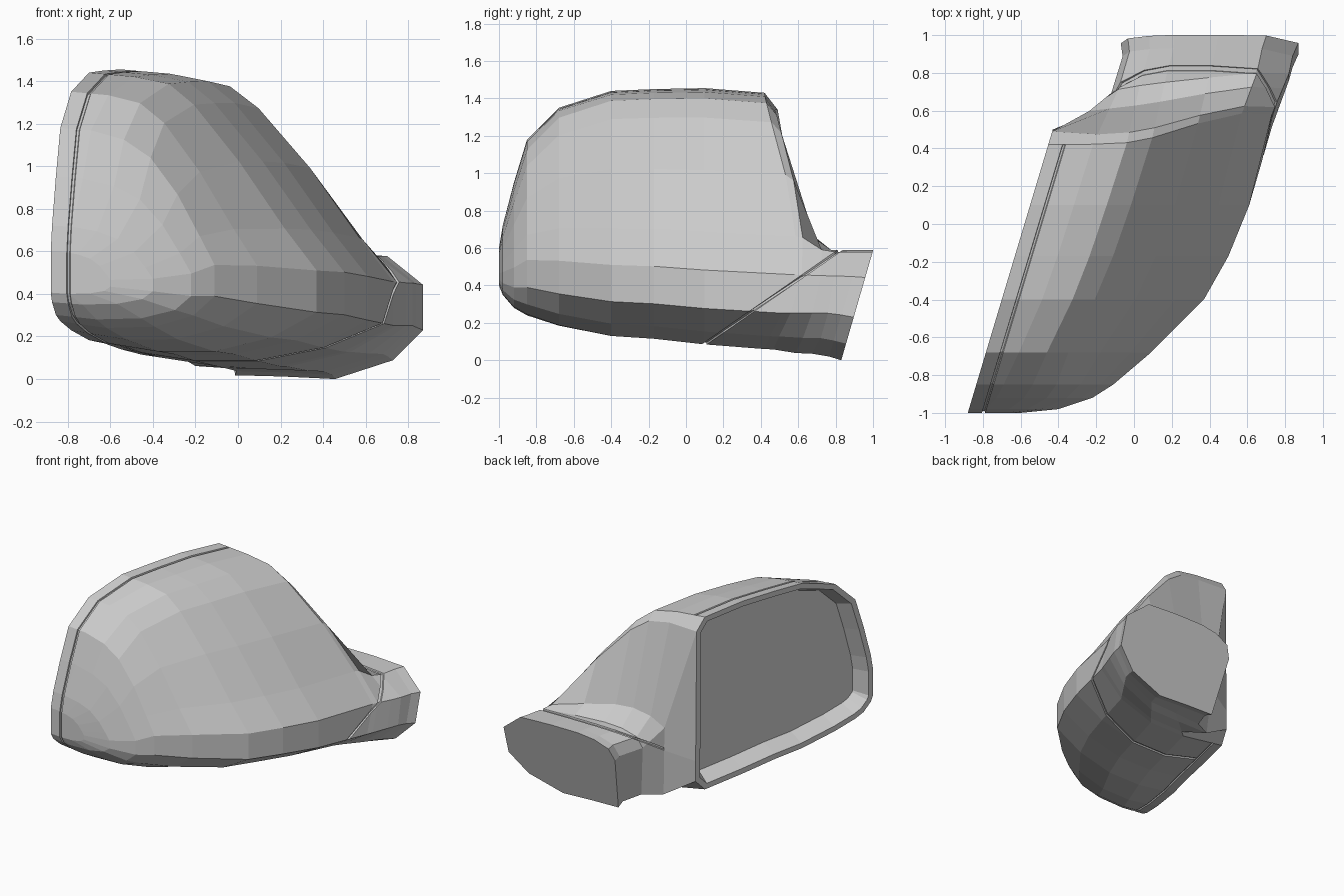
import bpy
import bmesh
from mathutils import Vector

if "Cube" in bpy.data.objects:
    bpy.data.objects.remove(bpy.data.objects["Cube"])

# One plain grey for every part
grey = bpy.data.materials.new("plain_grey")
grey.use_nodes = True
colour = (0.6, 0.6, 0.6, 1)
grey.diffuse_color = colour
grey.node_tree.nodes["Principled BSDF"].inputs["Base Color"].default_value = colour


def make_object(name, bm):
    mesh = bpy.data.meshes.new(name)
    bm.to_mesh(mesh)
    bm.free()
    mesh.materials.append(grey)
    obj = bpy.data.objects.new(name, mesh)
    bpy.context.collection.objects.link(obj)
    return obj


# Unit cross-sections (across, up), running from the rim top round to the rim bottom
NOSE = [(0, 1), (.2, .99), (.45, .93), (.66, .83), (.82, .66), (.93, .47),
        (1, .33), (1, .17), (.9, .07), (.65, .01), (.3, 0), (0, .03)]
BODY = [(0, 1), (.2, .985), (.35, .96), (.46, .885), (.66, .68), (.86, .44),
        (1, .29), (1, .14), (.8, .05), (.55, 0), (.3, 0), (0, .04)]
ARM = [(0, .74), (.04, .89), (.16, .97), (.3, 1), (.55, 1), (.82, .98),
       (1, .75), (1, .39), (.85, .15), (.56, 0), (.3, .02), (.06, .03)]

# Housing stations: y, outer x, top z, bottom z
STATIONS = [(-1, -.6, .6, .4), (-.98, -.4, .72, .35), (-.92, -.22, .95, .28),
            (-.85, -.11, 1.18, .24), (-.68, .09, 1.35, .185), (-.4, .37, 1.44, .13),
            (-.17, .5, 1.45, .115), (.1, .61, 1.455, .085), (.42, .73, 1.43, .06)]


def rim_point(y, z):
    return Vector((.3 * y - .58, y, z))


def housing_ring(y, outer, top, bottom, last):
    f = min(1, (y + 1) / .4)
    ring = []
    for a, b in zip(NOSE, BODY):
        u, v = Vector(a).lerp(Vector(b), f)
        # The rear edge leans back towards the arm
        yy = y + (.78 * u * v * (1 - v) if last else 0)
        p = rim_point(yy, bottom + v * (top - bottom))
        p.x += u * (outer - p.x)
        ring.append(p)
    return ring


def arm_ring(left, right, bottom, depth):
    ring = []
    for u, v in ARM:
        z = bottom + v * (.59 - bottom)
        ring.append(Vector((left + u * (right - left), depth(u, v, z), z)))
    return ring


def between(a, b, flat, drop):
    return [Vector((*p.xy.lerp(q.xy, flat), p.z + (q.z - p.z) * drop))
            for p, q in zip(a, b)]


rings = [housing_ring(*s, s is STATIONS[-1]) for s in STATIONS]
edge = rings[-1]
neck = arm_ring(-.12, .82, .035, lambda u, v, z: .62 + .1 * u + .1 * v)
bevel = between(edge, neck, .18, .08)
# Rounded rear corners of the rim
bevel[0] = rim_point(.49, 1.34)
bevel[-1] = rim_point(.5, .2)
rings += [bevel, between(edge, neck, .65, .85), neck,
          arm_ring(-.06, .84, .02, lambda u, v, z: .76 + .29 * z),
          arm_ring(-.07, .87, 0, lambda u, v, z: .83 + .29 * z)]

# Loft the shell; the inner strip of the housing becomes one flat opening face
bm = bmesh.new()
loops = [[bm.verts.new(p) for p in ring] for ring in rings]
count = len(ARM)
for i, (a, b) in enumerate(zip(loops, loops[1:])):
    for j in range(count):
        k = (j + 1) % count
        if k == 0 and i < len(STATIONS):
            continue
        bm.faces.new((a[j], a[k], b[k], b[j]))
bm.faces.new(loops[0])
bm.faces.new(loops[-1])
rim = loops[:len(STATIONS) + 1]
bm.faces.new([r[0] for r in rim] + [r[-1] for r in reversed(rim)])
bmesh.ops.recalc_face_normals(bm, faces=bm.faces)
opening_normal = Vector((-1, .3, 0)).normalized()


def rim_distance(p):
    return (rim_point(0, 0) - p).dot(opening_normal)


def find_opening():
    return max((f for f in bm.faces if rim_distance(f.calc_center_median()) < .001
                and f.normal.dot(opening_normal) > .99), key=lambda f: f.calc_area())


def cut_seam(point, normal, allowed, half=.008):
    """Cut a narrow band across the allowed faces and sink it into a groove."""
    normal = normal.normalized()
    for side in (-half, half):
        faces = [f for f in bm.faces if allowed(f.calc_center_median())]
        geom = set(faces)
        for f in faces:
            geom.update(f.edges)
            geom.update(f.verts)
        bmesh.ops.bisect_plane(bm, geom=list(geom), dist=.0001,
                               plane_co=point + normal * side, plane_no=normal)
    bm.normal_update()
    band = [f for f in bm.faces if allowed(f.calc_center_median())
            and all(abs((v.co - point).dot(normal)) < half + .001 for v in f.verts)]
    if band:
        bmesh.ops.inset_region(bm, faces=band, thickness=.003, depth=-.01,
                               use_boundary=True, use_even_offset=True)


# Seam behind the rim, then the sloping seam where the arm meets the housing
cut_seam(rim_point(0, 0) - opening_normal * .08, opening_normal,
         lambda c: rim_distance(c) > .001 and c.y < .4)
cut_seam(Vector((0, .12, .1)), Vector((0, -.48, .69)),
         lambda c: rim_distance(c) > .09)

# Rim lip and recess
bm.normal_update()
opening = find_opening()
for thickness, depth in ((.04, 0), (.05, -.115)):
    bmesh.ops.inset_region(bm, faces=[opening], thickness=thickness, depth=depth,
                           use_boundary=True, use_even_offset=True)

# Mirror glass is its own flat part
glass = bmesh.new()
glass.faces.new([glass.verts.new(v.co) for v in opening.verts])
make_object("mirror_glass", glass)
bmesh.ops.delete(bm, geom=[opening], context="FACES_ONLY")
make_object("mirror_housing", bm)
